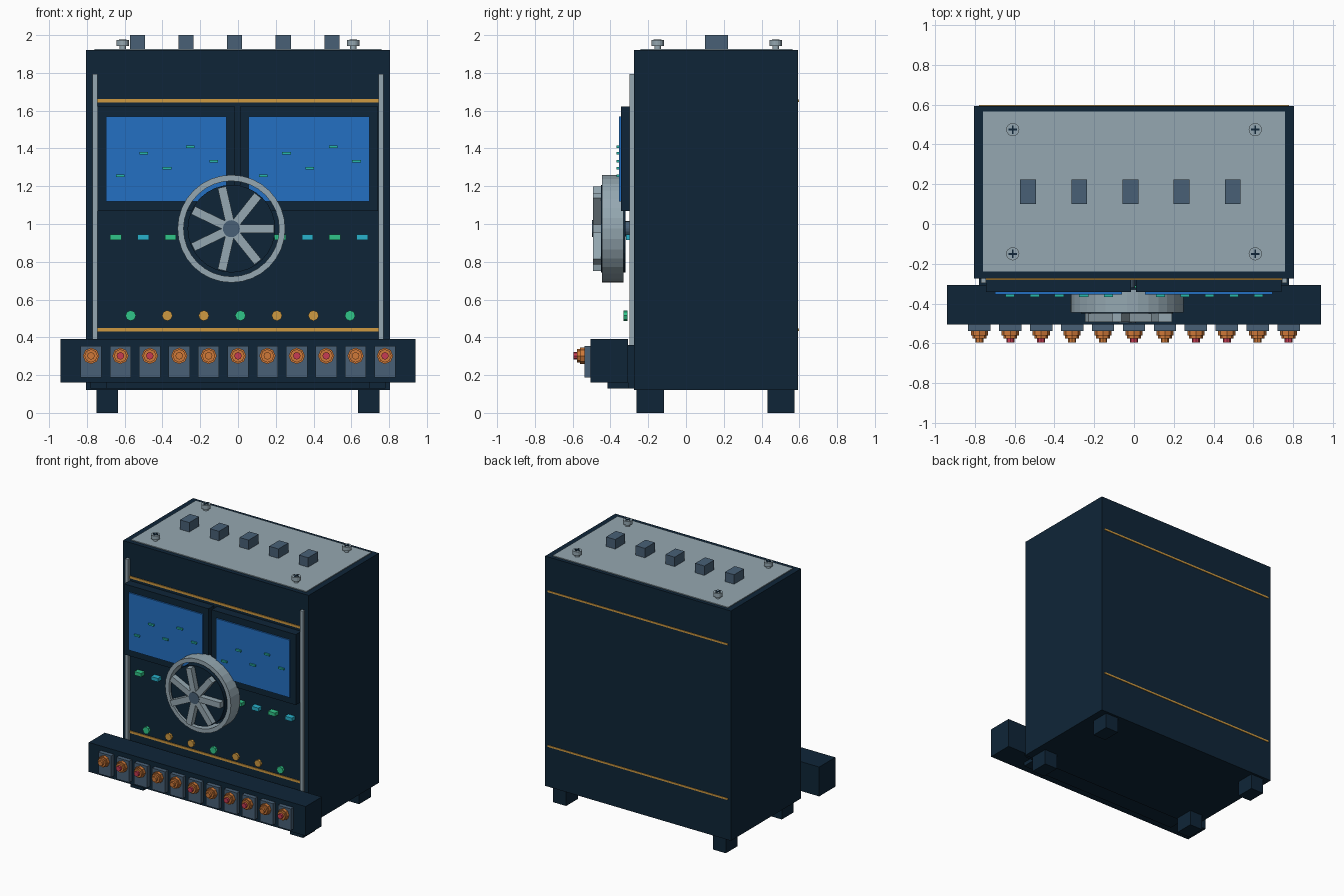
import bpy
from math import pi, cos, sin, tau
from mathutils import Matrix

cube = bpy.data.objects.get("Cube")
if cube:
    bpy.data.objects.remove(cube, do_unlink=True)


def material(name, r, g, b):
    m = bpy.data.materials.new(name)
    m.use_nodes = True
    m.diffuse_color = (r, g, b, 1)
    m.node_tree.nodes["Principled BSDF"].inputs["Base Color"].default_value = (r, g, b, 1)
    return m


NAVY = material("navy", .0045, .0185, .039)
STEEL = material("light steel", .30, .39, .44)
SLATE = material("slate", .065, .117, .18)
BLUE = material("screen blue", .017, .16, .54)
GOLD = material("gold", .62, .32, .052)
ORANGE = material("orange", .62, .19, .04)
RED = material("red", .57, .045, .085)
GREEN = material("green", .03, .56, .25)
CYAN = material("cyan", .022, .44, .60)
TEAL = material("teal", .022, .48, .40)


def finish(name, mat):
    o = bpy.context.object
    o.name = name
    o.data.materials.append(mat)
    return o


def box(name, mat, x, y, z):
    """Box from (low, high) ranges on each axis."""
    bpy.ops.mesh.primitive_cube_add(size=1)
    o = finish(name, mat)
    size = [b - a for a, b in (x, y, z)]
    mid = [(a + b) / 2 for a, b in (x, y, z)]
    o.data.transform(Matrix.Translation(mid) @ Matrix.Diagonal((*size, 1)))
    return o


def span(c, w):
    return (c - w / 2, c + w / 2)


def disc(name, mat, x, z, r, y, sides=8):
    """Cylinder lying along the depth axis."""
    bpy.ops.mesh.primitive_cylinder_add(
        vertices=sides, radius=r, depth=y[1] - y[0],
        location=(x, sum(y) / 2, z), rotation=(pi / 2, 0, 0))
    return finish(name, mat)


def post(name, mat, x, y, r, z, sides=16):
    bpy.ops.mesh.primitive_cylinder_add(
        vertices=sides, radius=r, depth=z[1] - z[0], location=(x, y, sum(z) / 2))
    return finish(name, mat)


# Cabinet, lid and feet
FRONT, BACK = -.275, .594
box("cabinet", NAVY, (-.805, .805), (FRONT, BACK), (.12, 1.92))
box("lid_panel", STEEL, (-.76, .76), (-.24, .565), (1.915, 1.926))
for side in (-1, 1):
    for y in (-.19, .503):
        box("foot", NAVY, span(side * .692, .112), span(y, .145), (0, .125))
    box("front_rail", STEEL, span(side * .757, .026), (-.298, FRONT + .005), (.36, 1.795))

# Gold trim on front and back
for z in (1.652, .44):
    box("front_trim", GOLD, (-.745, .745), (FRONT - .006, FRONT), span(z, .018))
    box("back_trim", GOLD, (-.78, .78), (BACK, BACK + .004), span(z, .014))

# Lid blocks and corner bolts with cross slots
for i in range(5):
    box("lid_block", SLATE, span(-.533 + .2575 * i, .08), span(.162, .122), (1.92, 2.0))
for x in (-.61, .61):
    for y in (-.15, .475):
        post("bolt_stem", STEEL, x, y, .018, (1.92, 1.945))
        post("bolt_head", STEEL, x, y, .033, (1.943, 1.974))
        box("bolt_slot", NAVY, span(x, .042), span(y, .010), (1.972, 1.977))
        box("bolt_slot", NAVY, span(x, .010), span(y, .042), (1.972, 1.977))

# Twin screens with small markers
for c in (-.380, .376):
    box("screen_bezel", NAVY, span(c, .73), (-.343, FRONT), (1.07, 1.622))
    box("screen", BLUE, span(c, .64), (-.354, -.34), (1.12, 1.57))
    for i, z in enumerate((1.256, 1.375, 1.294, 1.41, 1.333)):
        box("screen_marker", TEAL, span(c - .243 + .1235 * i, .046), (-.367, -.352), span(z, .013))

# Indicator lamps and round knobs
for i in range(10):
    box("indicator", CYAN if i % 2 else GREEN, span(-.647 + .145 * i, .06),
        (-.317, FRONT), span(.93, .028))
for i in range(7):
    disc("knob", GOLD if i % 3 else GREEN, -.568 + .1935 * i, .515, .028, (-.33, -.309))

# Handwheel: hub, backing disc, rim and seven spokes
WX, WZ = -.035, .975
disc("wheel_shaft", SLATE, WX, WZ, .04, (-.33, FRONT), 16)
disc("wheel_backing", NAVY, WX, WZ, .232, (-.45, -.32), 32)
disc("wheel_hub", SLATE, WX, WZ, .045, (-.497, -.44), 20)
sides = 32
ring = [(r, y) for r, y in ((.285, -.445), (.285, -.33), (.253, -.33), (.253, -.445))]
verts = [(WX + r * cos(tau * k / sides), y, WZ + r * sin(tau * k / sides))
         for k in range(sides) for r, y in ring]
faces = [(4 * k + j, 4 * k + (j + 1) % 4,
          4 * ((k + 1) % sides) + (j + 1) % 4, 4 * ((k + 1) % sides) + j)
         for k in range(sides) for j in range(4)]
mesh = bpy.data.meshes.new("wheel_rim")
mesh.from_pydata(verts, [], faces)
mesh.materials.append(STEEL)
rim = bpy.data.objects.new("wheel_rim", mesh)
bpy.context.collection.objects.link(rim)
for k in range(7):
    spoke = box("wheel_spoke", STEEL, (.04, .225), (-.493, -.449), span(0, .046))
    spoke.location = (WX, 0, WZ)
    spoke.rotation_euler.y = -tau * k / 7

# Control shelf with its mount and row of push buttons
box("shelf_mount", NAVY, (-.78, .78), (-.308, FRONT), (.13, .36))
box("shelf_support", NAVY, (-.7, .7), (-.415, -.3), (.13, .165))
box("shelf", NAVY, (-.94, .94), (-.505, -.306), (.16, .39))
for i in range(11):
    x = -.778 + .1556 * i
    box("button_plate", SLATE, span(x, .112), (-.538, -.5), (.187, .355))
    disc("button_collar", ORANGE, x, .302, .043, (-.562, -.535))
    disc("button_neck", ORANGE, x, .302, .035, (-.576, -.56))
    disc("button_cap", RED if i in (1, 2, 5, 7, 8, 10) else ORANGE, x, .302, .02, (-.595, -.57))
